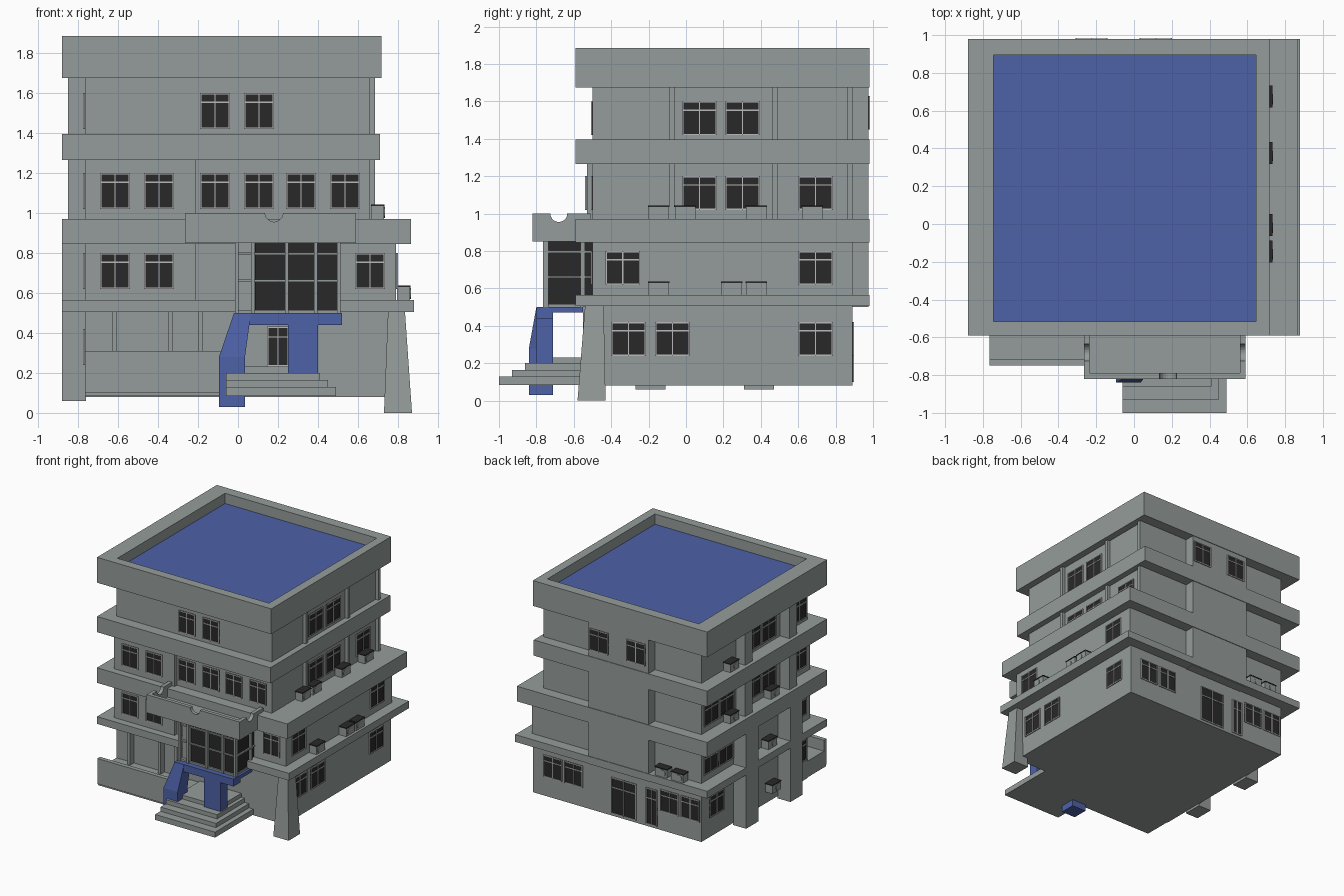
import bpy, bmesh, math
from mathutils import Matrix, Vector

cube = bpy.data.objects.get("Cube")
if cube:
    bpy.data.objects.remove(cube)


def material(name, rgb):
    m = bpy.data.materials.new(name)
    m.use_nodes = True
    m.diffuse_color = (*rgb, 1)
    m.node_tree.nodes["Principled BSDF"].inputs["Base Color"].default_value = (*rgb, 1)
    return m


WALL = material("grey wall", (0.30, 0.335, 0.325))
BLUE = material("blue paint", (0.075, 0.12, 0.39))
DARK = material("dark glass", (0.022, 0.022, 0.022))
FRAME = material("light frame", (0.5, 0.5, 0.5))
MATS = [WALL, BLUE, DARK, FRAME]


class Part:
    """Collects solids into one named object."""

    def __init__(self, name):
        self.name, self.bm = name, bmesh.new()

    def box(self, x, y, z, mat=WALL):
        size = [abs(a[1] - a[0]) for a in (x, y, z)]
        mid = Vector([(a[0] + a[1]) / 2 for a in (x, y, z)])
        m = Matrix.Translation(mid) @ Matrix.Diagonal((*size, 1))
        verts = bmesh.ops.create_cube(self.bm, size=1, matrix=m)["verts"]
        for f in {f for v in verts for f in v.link_faces}:
            f.material_index = MATS.index(mat)
        return verts

    def side_box(self, side, u, d, v, mat=WALL):
        # u runs along the wall, d outward from the centre, v is height
        if side in "LF":
            d = (-d[0], -d[1])
        return self.box(d, u, v, mat) if side in "LR" else self.box(u, d, v, mat)

    def prism(self, pts, push, mat=WALL):
        face = self.bm.faces.new([self.bm.verts.new(p) for p in pts])
        ext = bmesh.ops.extrude_face_region(self.bm, geom=[face])["geom"]
        verts = [g for g in ext if isinstance(g, bmesh.types.BMVert)]
        bmesh.ops.translate(self.bm, vec=push, verts=verts)
        for f in {f for v in verts for f in v.link_faces} | {face}:
            f.material_index = MATS.index(mat)

    def done(self):
        bmesh.ops.recalc_face_normals(self.bm, faces=self.bm.faces)
        me = bpy.data.meshes.new(self.name)
        self.bm.to_mesh(me)
        self.bm.free()
        for m in MATS:
            me.materials.append(m)
        ob = bpy.data.objects.new(self.name, me)
        bpy.context.collection.objects.link(ob)


LEFT, FRONT, BACK = -0.88, -0.59, 0.98

# Floors: height range and right-hand wall position
p = Part("floor_walls")
for z0, z1, right in ((0.08, 0.51, 0.78), (0.56, 0.85, 0.79), (0.96, 1.27, 0.66), (1.39, 1.69, 0.66)):
    p.box((-0.765, right), (-0.5, 0.89), (z0, z1))
for z0, z1 in ((0.56, 0.85), (0.96, 1.27)):
    p.box((-0.765, -0.21), (-0.53, -0.49), (z0, z1))
p.box((-0.34, 0.21), (0.8, 0.975), (0.5, 1.69))
p.done()

# Projecting bands around each floor
p = Part("floor_bands")
for z0, z1, right in ((0.505, 0.565, 0.88), (0.845, 0.97, 0.865), (1.265, 1.395, 0.71)):
    p.box((LEFT, right), (FRONT, BACK), (z0, z1))
p.done()

# Roof parapet and sunken roof
p = Part("roof_parapet")
z = (1.675, 1.885)
p.box((LEFT, -0.745), (FRONT, BACK), z)
p.box((0.645, 0.718), (FRONT, BACK), z)
p.box((-0.745, 0.645), (FRONT, -0.515), z)
p.box((-0.745, 0.645), (0.895, BACK), z)
p.box((-0.745, 0.645), (-0.515, 0.895), (1.675, 1.79))
p.done()
p = Part("roof_surface")
p.box((-0.745, 0.645), (-0.515, 0.895), (1.79, 1.8), BLUE)
p.done()

# Columns and pilasters
p = Part("side_columns")
for y in (-0.27, 0.31):
    p.box((LEFT, -0.76), (y, y + 0.16), (0.06, 0.85))
    p.box((-0.85, -0.76), (y + 0.03, y + 0.13), (0.96, 1.69))
for y in (-0.09, 0.46, 0.86):
    p.box((0.65, 0.685), (y, y + 0.03), (0.96, 1.69))
for x in (-0.63, -0.35, -0.2):
    p.box((x, x + 0.025), (-0.55, -0.49), (0.2, 0.51))
p.done()

# Leaning corner pillar
p = Part("corner_pillar")
for v in p.box((0.73, 0.87), (-0.58, -0.43), (0, 0.505)):
    if v.co.z > 0.3:
        v.co.x = 0.75 if v.co.x < 0.8 else 0.835
        v.co.y = -0.54 if v.co.y < -0.5 else -0.44
p.done()

# Terrace with low wall
p = Part("front_terrace")
p.box((-0.765, 0.38), (-0.74, -0.49), (0.085, 0.22))
p.box((-0.765, -0.06), (-0.75, -0.715), (0.1, 0.31))
p.done()

# Entrance steps
p = Part("entrance_steps")
for i, (right, y) in enumerate(((0.49, -1.0), (0.45, -0.93), (0.41, -0.86))):
    p.box((-0.06, right), (y, -0.49), (0.085, 0.13 + 0.035 * i))
p.box((0.0, 0.38), (-0.78, -0.49), (0.19, 0.232))
p.done()

# Blue entrance portal with a splayed leg
p = Part("entrance_portal")
for z0, z1 in ((0.03, 0.28), (0.28, 0.5)):
    for v in p.box((-0.095, 0.035), (-0.84, -0.71), (z0, z1), BLUE):
        if v.co.z > 0.4:
            v.co.x = -0.02 if v.co.x < 0 else 0.065
            v.co.y = max(v.co.y, -0.8)
p.box((0.25, 0.4), (-0.8, -0.71), (0.2, 0.45), BLUE)
p.box((-0.01, 0.52), (-0.8, -0.71), (0.44, 0.5), BLUE)
p.box((-0.01, 0.52), (-0.71, -0.55), (0.47, 0.5), BLUE)
p.done()

# Glazed bay above the portal
p = Part("glazed_bay")
p.box((0, 0.5), (-0.755, -0.5), (0.5, 0.515))
p.box((0.085, 0.495), (-0.74, -0.5), (0.51, 0.85), DARK)
p.box((0, 0.085), (-0.73, -0.5), (0.51, 0.85))
for x in (-0.015, 0.065, 0.235, 0.38, 0.495):
    p.box((x, x + 0.018), (-0.765, -0.735), (0.5, 0.85))
p.box((0.495, 0.513), (-0.565, -0.54), (0.5, 0.85))
for z in (0.655, 0.79):
    p.box((0, 0.508), (-0.75, -0.5), (z, z + 0.012))
p.done()

# Canopy with scalloped parapet
p = Part("entrance_canopy")
p.box((-0.26, 0.585), (-0.81, -0.5), (0.85, 0.9))


def scalloped(a, b, mid):
    arc = [(mid + 0.045 * math.cos(t), 1.0 - 0.045 * math.sin(t))
           for t in [math.pi * i / 10 for i in range(11)]]
    return [(a, 0.85), (b, 0.85), (b, 1.0)] + arc + [(a, 1.0)]


p.prism([(u, -0.82, v) for u, v in scalloped(-0.265, 0.59, 0.18)], (0, 0.03, 0))
for x in (-0.265, 0.56):
    p.prism([(x, u, v) for u, v in scalloped(-0.79, -0.51, -0.68)], (0.03, 0, 0))
p.done()


# Windows: glass plate, frame and glazing bars
def window(p, side, u, d, z, w, h=0.18):
    t = 0.007
    p.side_box(side, (u, u + w), (d - 0.02, d + 0.003), (z, z + h), DARK)
    for a in (u, u + w / 2 - t / 2, u + w - t):
        p.side_box(side, (a, a + t), (d - 0.01, d + 0.009), (z, z + h), FRAME)
    for b in (z, z + h * 0.72, z + h - t):
        p.side_box(side, (u, u + w), (d - 0.01, d + 0.008), (b, b + t), FRAME)


Z1, Z2, Z3, Z4 = 0.24, 0.62, 1.02, 1.42
LAYOUT = {
    "front": ("F", 0.15, [(0.5, Z4, (-0.19, 0.03)), (0.5, Z3, (-0.19, 0.03, 0.24, 0.46)),
                          (0.53, Z3, (-0.69, -0.47)), (0.53, Z2, (-0.69, -0.47)), (0.5, Z2, (0.585,))]),
    "right": ("R", 0.185, [(0.66, Z4, (-0.02, 0.21)), (0.66, Z3, (-0.02, 0.21, 0.6)),
                           (0.79, Z2, (-0.43, 0.6)), (0.78, Z1, (-0.4, -0.165, 0.6))]),
    "left": ("L", 0.185, [(0.765, Z4, (-0.08, 0.12, -0.48)), (0.765, Z3, (-0.08, 0.12, -0.48, 0.47, 0.67)),
                          (0.765, Z2, (-0.48, 0.48, 0.68)), (0.765, Z1, (-0.48, 0.6))]),
    "back": ("B", 0.17, [(0.89, Z1, (0.32, 0.51, -0.56, -0.75)), (0.975, Z4 + 0.03, (0.03, -0.31))]),
}
for label, (side, w, rows) in LAYOUT.items():
    p = Part(label + "_windows")
    for d, z, starts in rows:
        for u in starts:
            window(p, side, u, d, z, w)
    p.done()

# Doors
p = Part("doors")
window(p, "F", 0.145, 0.5, 0.232, 0.11, 0.2)
window(p, "B", -0.17, 0.89, 0.1, 0.23, 0.3)
window(p, "B", -0.36, 0.89, 0.1, 0.1, 0.3)
p.done()


# Air conditioner boxes with dark lids and round vents
def cooler(p, side, u, d, z):
    p.side_box(side, (u, u + 0.11), (d, d + 0.065), (z, z + 0.065))
    p.side_box(side, (u - 0.003, u + 0.113), (d, d + 0.068), (z + 0.065, z + 0.073), DARK)
    s = {"R": (1, 0), "L": (-1, 0), "B": (0, 1)}[side]
    out = Vector((s[0], s[1], 0))
    along = Vector((abs(s[1]), abs(s[0]), 0))
    pos = out * (d + 0.066) + along * (u + 0.04) + Vector((0, 0, z + 0.033))
    m = Matrix.Translation(pos) @ out.to_track_quat("Z", "Y").to_matrix().to_4x4()
    bmesh.ops.create_cone(p.bm, cap_ends=True, segments=14, radius1=0.028,
                          radius2=0.028, depth=0.008, matrix=m)


p = Part("air_conditioners")
for side, d, z, starts in (("R", 0.665, 0.97, (-0.2, -0.06, 0.32, 0.62)),
                           ("R", 0.795, 0.565, (-0.2, 0.19, 0.32)),
                           ("L", 0.77, 1.395, (0.5,)), ("L", 0.77, 0.97, (0.5, -0.03)),
                           ("L", 0.77, 0.565, (0.0,)), ("L", 0.77, 0.18, (-0.05,)),
                           ("B", 0.9, 0.565, (-0.5, -0.65))):
    for u in starts:
        cooler(p, side, u, d, z)
p.done()
